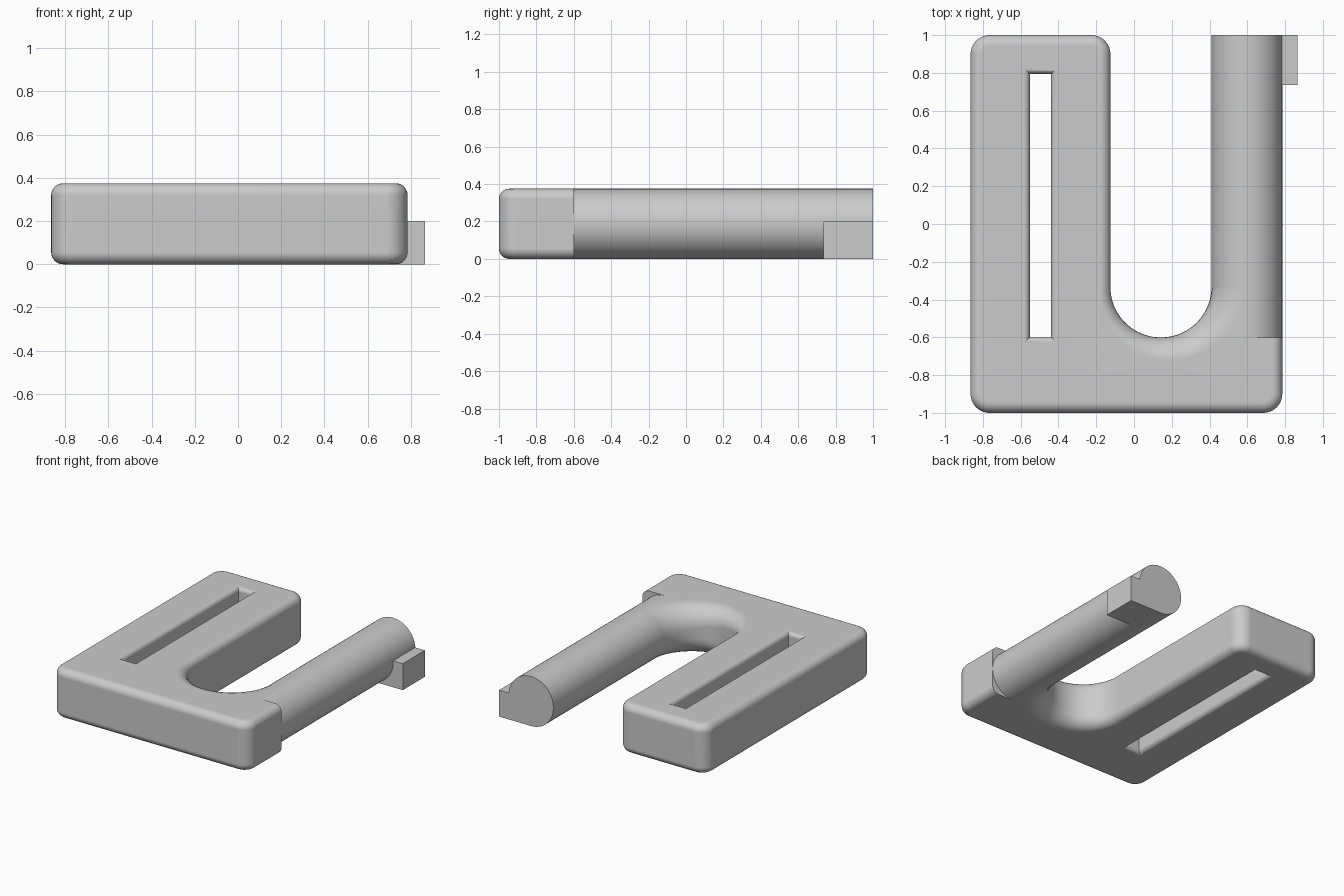
import bpy
import bmesh
from math import sin, cos, pi, radians
from mathutils import Vector

cube = bpy.data.objects.get("Cube")
if cube:
    bpy.data.objects.remove(cube, do_unlink=True)

HEIGHT = 0.375
EDGE = 0.055            # edge rounding of the body
ROD_R = HEIGHT / 2
ROD_X = 0.5975
NOTCH_Y = -0.333
STEPS = 8

grey = bpy.data.materials.new("light_grey")
grey.use_nodes = True
colour = (0.6, 0.6, 0.6, 1)
grey.diffuse_color = colour
grey.node_tree.nodes["Principled BSDF"].inputs["Base Color"].default_value = colour


def finish(obj, name):
    obj.name = name
    obj.data.materials.append(grey)
    bpy.ops.object.select_all(action='DESELECT')
    obj.select_set(True)
    bpy.context.view_layer.objects.active = obj
    bpy.ops.object.shade_smooth_by_angle(angle=radians(30))
    mod = obj.modifiers.new("flat_face_normals", 'WEIGHTED_NORMAL')
    mod.keep_sharp = True


def arc(cx, cy, radius, a0, a1, n=10, r0=EDGE, r1=EDGE, side=1):
    """Points as (position, outward direction, edge rounding)."""
    pts = []
    for i in range(n + 1):
        t = i / n
        a = radians(a0 + (a1 - a0) * t)
        d = Vector((cos(a), sin(a)))
        pts.append((Vector((cx, cy)) + d * radius, d * side, r0 + (r1 - r0) * t))
    return pts


def rounded_wall(bm, loop):
    """Wall round a closed loop, rounded over at top and bottom."""
    angles = [pi / 2 * i / STEPS for i in range(STEPS + 1)]
    rings = []
    for top in (False, True):
        for a in (angles if top else reversed(angles)):
            ring = []
            for p, d, r in loop:
                q = p - d * r * (1 - cos(a))
                z = r * (1 - sin(a))
                ring.append(bm.verts.new((q.x, q.y, HEIGHT - z if top else z)))
            rings.append(ring)
    n = len(loop)
    for low, high in zip(rings, rings[1:]):
        for i in range(n):
            j = (i + 1) % n
            bm.faces.new((low[i], low[j], high[j], high[i]))


# Body outline: rounded corners, step for the rod, and the U-shaped notch
flat = Vector((0, 0))
outline = arc(-0.765, -0.9, 0.1, 180, 270)
outline += arc(0.685, -0.9, 0.1, 270, 360)
outline += [(Vector((0.785, -0.6)), Vector((1, 0)), EDGE),
            (Vector((ROD_X, -0.6)), flat, EDGE),
            (Vector((ROD_X, NOTCH_Y)), flat, ROD_R)]
outline += arc(0.1425, NOTCH_Y, 0.2675, 360, 180, 40, ROD_R, EDGE, -1)
outline += arc(-0.225, 0.9, 0.1, 0, 90)
outline += arc(-0.765, 0.9, 0.1, 90, 180)

# Strap slot with flared rims
slot = []
for sx, sy in ((-1, -1), (-1, 1), (1, 1), (1, -1)):
    slot.append((Vector((-0.495 + sx * 0.056, 0.097 + sy * 0.697)),
                 Vector((-sx, -sy)), 0.033))

bm = bmesh.new()
rounded_wall(bm, outline)
rounded_wall(bm, slot)
bmesh.ops.remove_doubles(bm, verts=bm.verts, dist=0.0001)
for level in (0, HEIGHT):
    rim = [e for e in bm.edges if e.is_boundary
           and all(abs(v.co.z - level) < 0.001 for v in e.verts)]
    bmesh.ops.triangle_fill(bm, edges=rim, use_beauty=True)
bmesh.ops.recalc_face_normals(bm, faces=bm.faces)
mesh = bpy.data.meshes.new("body")
bm.to_mesh(mesh)
bm.free()
body = bpy.data.objects.new("body", mesh)
bpy.context.collection.objects.link(body)
finish(body, "body")

# Round rod
bpy.ops.mesh.primitive_cylinder_add(vertices=64, radius=ROD_R, depth=1.6,
                                    location=(ROD_X, 0.2, ROD_R),
                                    rotation=(pi / 2, 0, 0))
finish(bpy.context.object, "rod")

# Catch block at the free end of the rod
bpy.ops.mesh.primitive_cube_add(size=1, location=((ROD_X + 0.865) / 2, 0.8675, 0.1))
block = bpy.context.object
block.scale = (0.865 - ROD_X, 0.265, 0.2)
finish(block, "catch_block")
